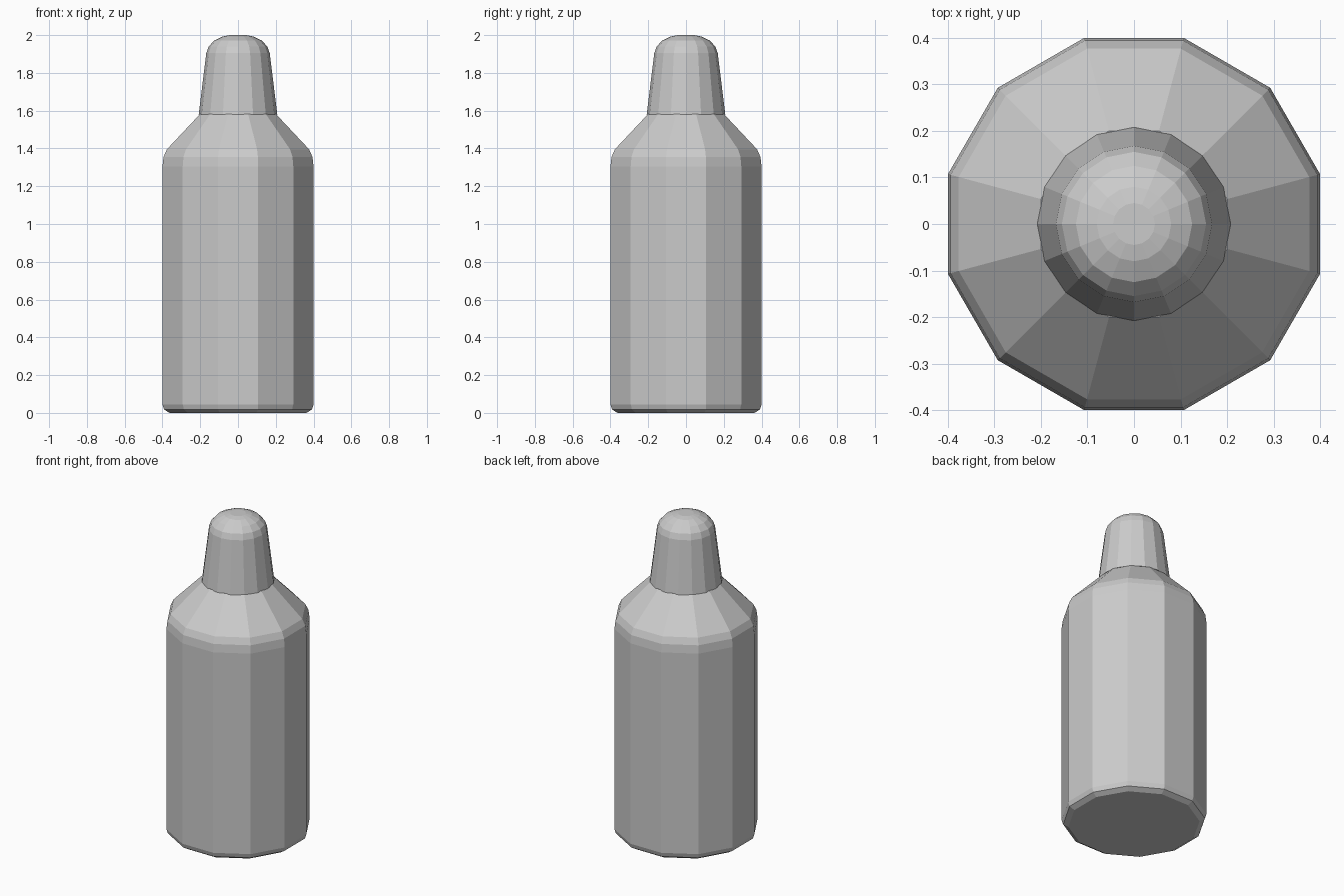
import bpy, bmesh
from math import cos, sin, pi

if "Cube" in bpy.data.objects:
    bpy.data.objects.remove(bpy.data.objects["Cube"])


def lathe(name, profile, sides, offset=0.0):
    """Revolve (radius, z) points around z; a zero radius makes a pole."""
    bm = bmesh.new()
    rings = []
    for r, z in profile:
        n = sides if r > 0 else 1
        rings.append([bm.verts.new((r * cos(offset + 2 * pi * i / sides),
                                    r * sin(offset + 2 * pi * i / sides), z))
                      for i in range(n)])
    for a, b in zip(rings, rings[1:]):
        for i in range(sides):
            j = (i + 1) % sides
            if len(b) == 1:
                bm.faces.new((a[i], a[j], b[0]))
            else:
                bm.faces.new((a[i], a[j], b[j], b[i]))
    if len(rings[0]) > 1:
        bm.faces.new(rings[0][::-1])
    if len(rings[-1]) > 1:
        bm.faces.new(rings[-1])
    bmesh.ops.recalc_face_normals(bm, faces=bm.faces)
    mesh = bpy.data.meshes.new(name)
    bm.to_mesh(mesh)
    bm.free()
    obj = bpy.data.objects.new(name, mesh)
    bpy.context.collection.objects.link(obj)
    return obj


# Twelve-sided bottle with chamfered base and sloping shoulder
lathe("bottle_body", [(0.375, 0.0), (0.405, 0.018), (0.414, 0.045),
                      (0.414, 1.305), (0.408, 1.355), (0.39, 1.395),
                      (0.207, 1.583)], 12, pi / 12)

# Tapered cap with a rounded tip
lathe("tapered_cap", [(0.208, 1.58), (0.168, 1.905), (0.155, 1.94),
                      (0.125, 1.972), (0.08, 1.993), (0.045, 2.0),
                      (0.0, 2.0)], 16)
